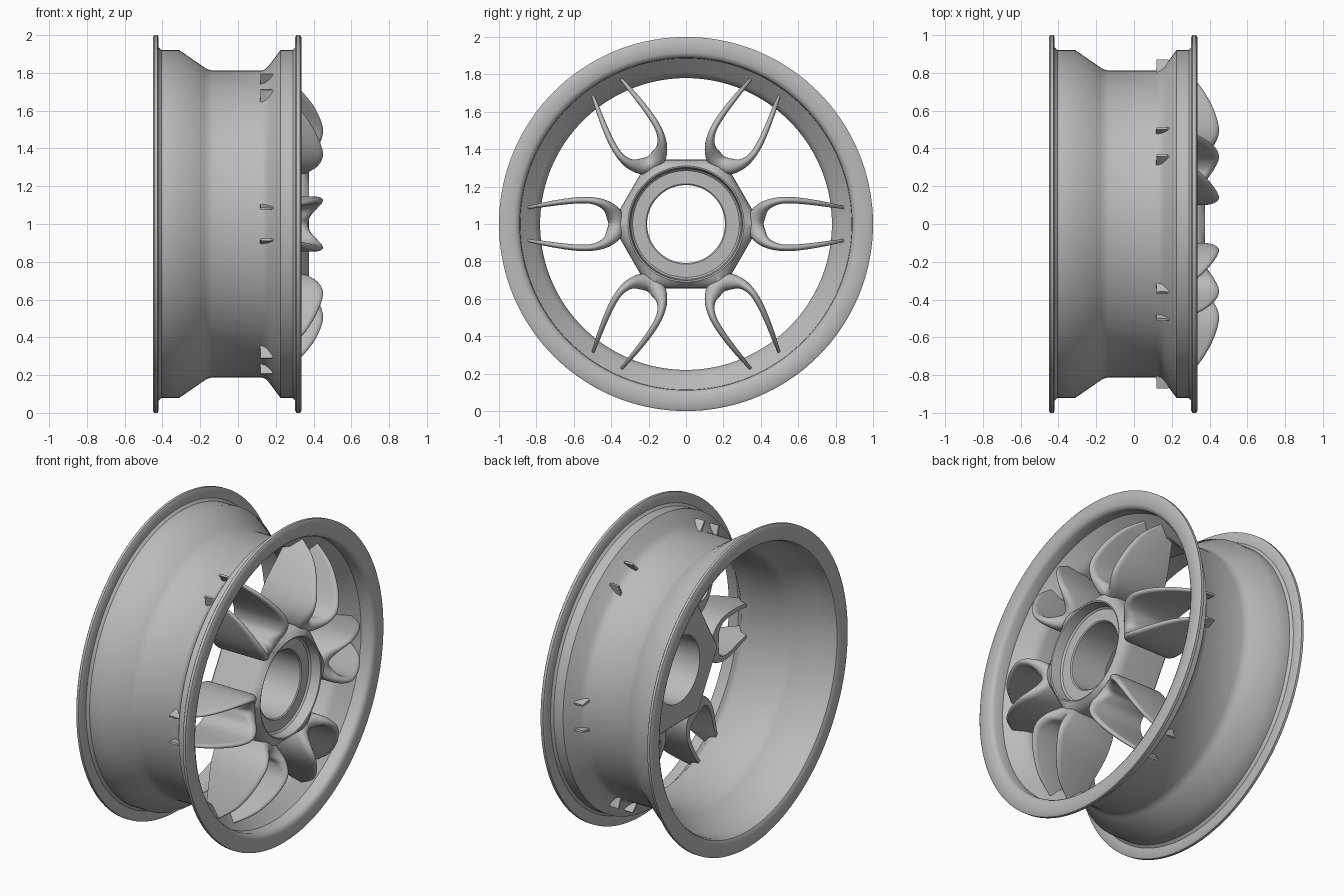
import bpy, bmesh, math
from mathutils import Vector

old = bpy.data.objects.get("Cube")
if old:
    bpy.data.objects.remove(old, do_unlink=True)

metal = bpy.data.materials.new("satin grey metal")
metal.use_nodes = True
grey = (0.5, 0.5, 0.5, 1)
metal.diffuse_color = grey
metal.node_tree.nodes["Principled BSDF"].inputs["Base Color"].default_value = grey


def loft(name, rings, wrap=False, angle=35):
    """Skin closed rings of points; wrap joins last ring to first, else caps."""
    bm = bmesh.new()
    loops = [[bm.verts.new(p) for p in ring] for ring in rings]
    pairs = list(zip(loops, loops[1:]))
    if wrap:
        pairs.append((loops[-1], loops[0]))
    else:
        bm.faces.new(loops[0])
        bm.faces.new(loops[-1])
    n = len(loops[0])
    for a, b in pairs:
        for i in range(n):
            j = (i + 1) % n
            bm.faces.new((a[i], a[j], b[j], b[i]))
    bmesh.ops.recalc_face_normals(bm, faces=bm.faces)
    mesh = bpy.data.meshes.new(name)
    bm.to_mesh(mesh)
    bm.free()
    mesh.materials.append(metal)
    obj = bpy.data.objects.new(name, mesh)
    bpy.context.collection.objects.link(obj)
    bpy.ops.object.select_all(action="DESELECT")
    obj.select_set(True)
    bpy.context.view_layer.objects.active = obj
    bpy.ops.object.shade_smooth_by_angle(angle=math.radians(angle))
    return obj


def turned(x, radius, n=144):
    """Ring about the wheel axis; radius is a function of the angle."""
    angles = [math.tau * i / n for i in range(n)]
    return [(x, radius(a) * math.cos(a), 1 + radius(a) * math.sin(a)) for a in angles]


def circle(r):
    return lambda a: r


def hexagon(apothem):
    # flat sides lie between the spokes
    def radius(a):
        off = (a % (math.pi / 3)) - math.pi / 6
        return apothem / math.cos(off)
    return radius


def spline(points, steps):
    """Smooth Catmull-Rom path through tuples of any length."""
    pts = [Vector(p) for p in points]
    out = []
    for i in range(len(pts) - 1):
        p0, p1, p2, p3 = pts[max(i - 1, 0)], pts[i], pts[i + 1], pts[min(i + 2, len(pts) - 1)]
        for k in range(steps):
            t = k / steps
            out.append(0.5 * (2 * p1 + (p2 - p0) * t + (2 * p0 - 5 * p1 + 4 * p2 - p3) * t * t
                              + (3 * p1 - p0 - 3 * p2 + p3) * t ** 3))
    return out + [pts[-1]]


# Rim barrel with two flanges: outside skin, then inside skin
outside = [(-0.45, 0.99), (-0.443, 1), (-0.427, 1), (-0.42, 0.99), (-0.42, 0.935), (-0.405, 0.92),
           (-0.31, 0.92), (-0.18, 0.83), (-0.16, 0.818), (-0.135, 0.812), (0.125, 0.812),
           (0.145, 0.82), (0.165, 0.84), (0.225, 0.92), (0.29, 0.92), (0.303, 0.935),
           (0.303, 0.99), (0.31, 1), (0.328, 1), (0.335, 0.99)]
inside = [(0.335, 0.915), (0.325, 0.897), (0.31, 0.888), (0.25, 0.886), (0.18, 0.81),
          (0.16, 0.79), (0.13, 0.78), (-0.14, 0.78), (-0.17, 0.785), (-0.2, 0.8),
          (-0.32, 0.886), (-0.42, 0.888), (-0.44, 0.897), (-0.45, 0.915)]
loft("rim_barrel", [turned(x, circle(r)) for x, r in outside + inside], wrap=True)

# Hub: six-sided body with a round counterbored hole
hub = [(0.05, circle(0.21)), (0.05, hexagon(0.335)), (0.06, hexagon(0.345)), (0.3, hexagon(0.345)),
       (0.325, hexagon(0.342)), (0.345, hexagon(0.334)), (0.36, hexagon(0.322)),
       (0.375, circle(0.31)), (0.372, circle(0.302)), (0.31, circle(0.295)), (0.3, circle(0.285)),
       (0.3, circle(0.215)), (0.294, circle(0.208))]
loft("hub", [turned(x, r) for x, r in hub], wrap=True)

# Forked spoke, half path from web to tip: radial, sideways, half width, front, back
half = [(0.372, 0, 0.043, 0.372, 0.055), (0.385, 0.05, 0.043, 0.388, 0.06),
        (0.425, 0.097, 0.028, 0.428, 0.07), (0.49, 0.123, 0.019, 0.45, 0.08),
        (0.57, 0.127, 0.017, 0.435, 0.09), (0.67, 0.117, 0.015, 0.39, 0.105),
        (0.77, 0.101, 0.012, 0.315, 0.115), (0.87, 0.083, 0.006, 0.18, 0.12)]
mirrored = [(u, -v, w, f, b) for u, v, w, f, b in half[:0:-1]]
path = spline(mirrored + half, 6)


def fork_rings(turn):
    rings = []
    for i, (u, v, w, front, back) in enumerate(path):
        ahead, behind = path[min(i + 1, len(path) - 1)], path[max(i - 1, 0)]
        along = Vector((ahead[0] - behind[0], ahead[1] - behind[1])).normalized()
        side = Vector((-along.y, along.x))
        nose = min(0.05, w * 1.8)
        section = [(-0.85, back), (-1, back + 0.01)]
        section += [(-math.cos(math.pi * k / 10), front - nose + nose * math.sin(math.pi * k / 10))
                    for k in range(11)]
        section += [(1, back + 0.01), (0.85, back)]
        ring = []
        for s, x in section:
            pu, pv = u + side.x * s * w, v + side.y * s * w
            ring.append((x, pu * math.cos(turn) - pv * math.sin(turn),
                         1 + pu * math.sin(turn) + pv * math.cos(turn)))
        rings.append(ring)
    return rings


for k in range(6):
    loft(f"forked_spoke_{k + 1}", fork_rings(k * math.pi / 3), angle=50)
